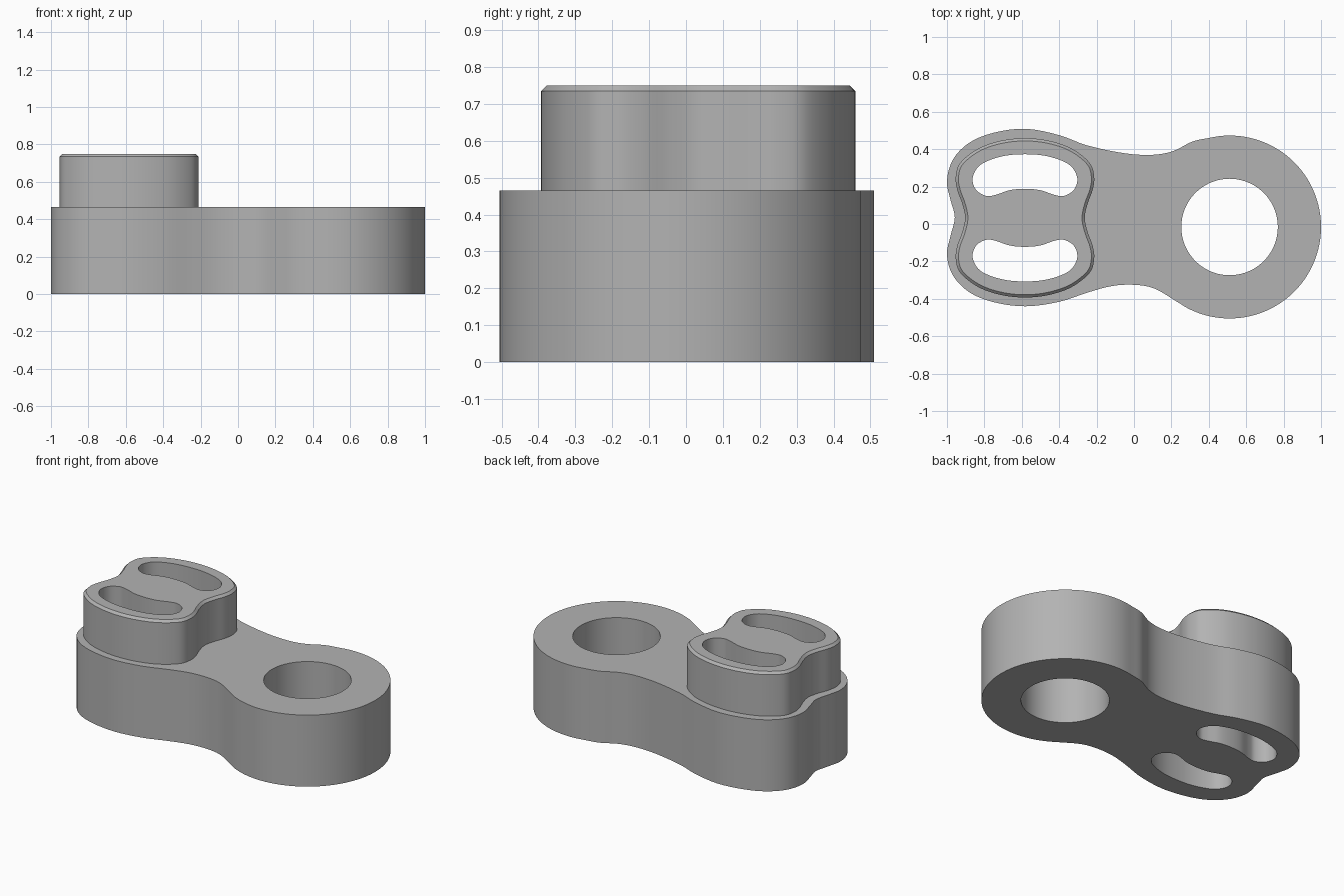
import bpy, bmesh
from math import sin, cos, radians
from mathutils import Vector

old = bpy.data.objects.get("Cube")
if old:
    bpy.data.objects.remove(old, do_unlink=True)

mat = bpy.data.materials.new("plain grey")
mat.use_nodes = True
GREY = (0.45, 0.45, 0.45, 1)
mat.diffuse_color = GREY
mat.node_tree.nodes["Principled BSDF"].inputs["Base Color"].default_value = GREY

BASE_TOP, HEAD_TOP, CHAMFER = 0.465, 0.75, 0.015
HEAD = Vector((-0.583, 0.033))
RING = Vector((0.511, -0.016))


def smooth_loop(points, steps=6):
    """Closed Catmull-Rom curve through the points."""
    p = [Vector(q) for q in points]
    n, out = len(p), []
    for i in range(n):
        a, b, c, d = (p[(i + k) % n] for k in (-1, 0, 1, 2))
        for s in range(steps):
            t = s / steps
            out.append(0.5 * (2 * b + (c - a) * t + (2 * a - 5 * b + 4 * c - d) * t * t
                              + (3 * b - a - 3 * c + d) * t ** 3))
    return out


def arc(center, radius, start, end, count):
    step = (end - start) / count
    return [center + radius * Vector((cos(radians(start + step * i)), sin(radians(start + step * i))))
            for i in range(count)]


def inset(loop, d):
    """Move a counter-clockwise loop inwards along its normals."""
    out = []
    for i, p in enumerate(loop):
        t = (loop[(i + 1) % len(loop)] - loop[i - 1]).normalized()
        out.append(p + d * Vector((-t.y, t.x)))
    return out


def loft(name, sections):
    """Solid through (loop, height) sections, capped at both ends."""
    bm = bmesh.new()
    rings = [[bm.verts.new((p.x, p.y, z)) for p in loop] for loop, z in sections]
    n = len(rings[0])
    for low, high in zip(rings, rings[1:]):
        for i in range(n):
            j = (i + 1) % n
            bm.faces.new((low[i], low[j], high[j], high[i]))
    bm.faces.new(rings[0][::-1])
    bm.faces.new(rings[-1])
    bmesh.ops.recalc_face_normals(bm, faces=bm.faces)
    mesh = bpy.data.meshes.new(name)
    bm.to_mesh(mesh)
    bm.free()
    mesh.materials.append(mat)
    obj = bpy.data.objects.new(name, mesh)
    bpy.context.collection.objects.link(obj)
    return obj


def combine(target, tool, operation):
    mod = target.modifiers.new(operation.lower(), 'BOOLEAN')
    mod.object, mod.operation, mod.solver = tool, operation, 'EXACT'
    bpy.context.view_layer.objects.active = target
    bpy.ops.object.modifier_apply(modifier=mod.name)
    bpy.data.objects.remove(tool, do_unlink=True)


# Base plate: round end joined by a waisted neck to the lobed end
outline = smooth_loop(
    arc(RING, 0.489, -126, 114, 24)
    + [(0.31, 0.44), (0.21, 0.39), (0.1, 0.37), (-0.05, 0.378), (-0.25, 0.42), (-0.4, 0.475),
       (-0.58, 0.509), (-0.75, 0.488), (-0.88, 0.435), (-0.968, 0.345), (-1, 0.23),
       (-0.98, 0.125), (-0.958, 0.035), (-0.98, -0.06), (-1, -0.165), (-0.968, -0.275),
       (-0.88, -0.365), (-0.75, -0.418), (-0.58, -0.44), (-0.4, -0.416), (-0.25, -0.367),
       (-0.12, -0.332), (0, -0.325), (0.11, -0.345)], 4)
body = loft("link_body", [(outline, 0), (outline, BASE_TOP)])

# Raised head: one quarter mirrored to four, with a chamfered rim
quarter = [(0.32, 0), (0.335, 0.075), (0.362, 0.15), (0.37, 0.22), (0.345, 0.295),
           (0.25, 0.37), (0.13, 0.412), (0, 0.426)]
half = quarter + [(-x, y) for x, y in quarter[-2::-1]]
full = half + [(-x, -y) for x, y in half[1:-1]]
head = [p + HEAD for p in smooth_loop(full)]
raised = loft("raised_head", [(head, BASE_TOP / 2), (head, HEAD_TOP - CHAMFER),
                              (inset(head, CHAMFER), HEAD_TOP)])
combine(body, raised, 'UNION')

# Two bean-shaped slots through the head and base
right = [(0, 0.155), (0.08, 0.148), (0.16, 0.122), (0.21, 0.118), (0.262, 0.15),
         (0.28, 0.21), (0.25, 0.272), (0.19, 0.308), (0.1, 0.333), (0, 0.34)]
bean = right + [(-x, y) for x, y in right[-2:0:-1]]
for side in (1, -1):
    slot = [Vector((p.x, p.y * side)) + HEAD for p in smooth_loop(bean)]
    combine(body, loft("slot_cutter", [(slot, -0.1), (slot, 1)]), 'DIFFERENCE')

# Round hole in the ring end
hole = arc(RING, 0.258, 0, 360, 72)
combine(body, loft("hole_cutter", [(hole, -0.1), (hole, 1)]), 'DIFFERENCE')

body.select_set(True)
bpy.ops.object.shade_smooth_by_angle(angle=radians(30))
